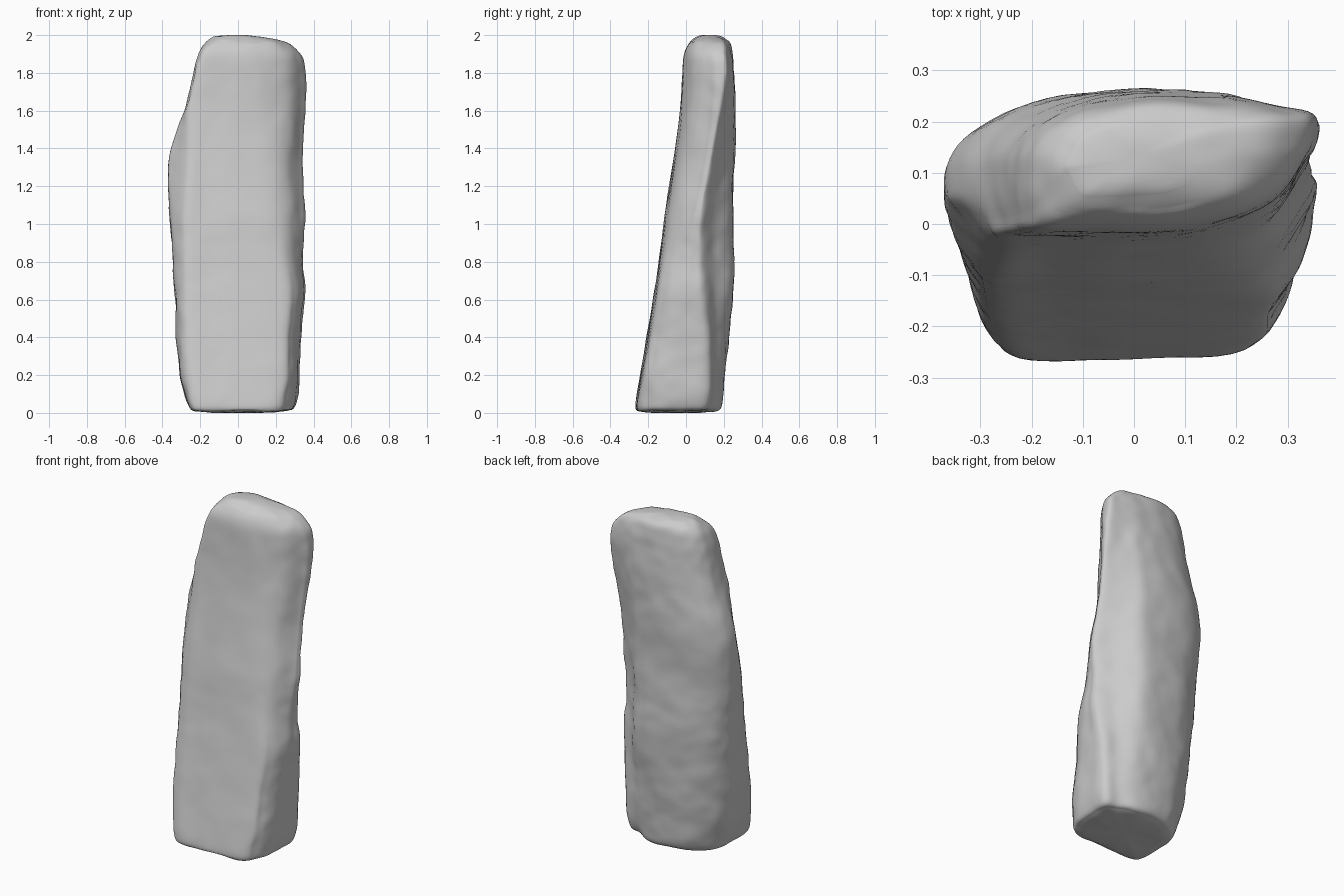
import bpy, bmesh
from mathutils import Vector, noise

if "Cube" in bpy.data.objects:
    bpy.data.objects.remove(bpy.data.objects["Cube"])

# Levels: z, left x, right x, front y, back y, y of the right-hand rear edge,
# left front corner cut, right front corner cut in x and in y
LEVELS = [
    (0.01, -0.23, 0.27, -0.25, 0.15, 0.07, 0.03, 0.11, 0.12),
    (0.04, -0.262, 0.302, -0.265, 0.185, 0.10, 0.04, 0.11, 0.13),
    (0.20, -0.31, 0.322, -0.24, 0.205, 0.12, 0.06, 0.10, 0.13),
    (0.40, -0.325, 0.325, -0.205, 0.225, 0.11, 0.06, 0.10, 0.13),
    (0.65, -0.338, 0.352, -0.165, 0.248, 0.09, 0.065, 0.12, 0.13),
    (0.85, -0.348, 0.338, -0.135, 0.25, 0.085, 0.07, 0.14, 0.13),
    (1.05, -0.36, 0.348, -0.11, 0.248, 0.09, 0.08, 0.17, 0.14),
    (1.35, -0.365, 0.337, -0.062, 0.258, 0.14, 0.10, 0.18, 0.15),
    (1.60, -0.283, 0.352, -0.03, 0.26, 0.185, 0.035, 0.20, 0.15),
    (1.80, -0.235, 0.355, -0.018, 0.257, 0.215, 0.03, 0.21, 0.15),
    (1.90, -0.21, 0.330, -0.010, 0.25, 0.21, 0.03, 0.20, 0.13),
    (1.96, -0.17, 0.25, 0.02, 0.235, 0.195, 0.03, 0.14, 0.10),
    (1.99, -0.13, 0.13, 0.06, 0.20, 0.17, 0.03, 0.07, 0.05),
]
STEPS = 5


def spline(a, b, c, d, t):
    return 0.5 * (2 * b + (c - a) * t + (2 * a - 5 * b + 4 * c - d) * t * t
                  + (3 * b - a - 3 * c + d) * t ** 3)


def section(z, xl, xr, yf, yb, yr, cl, cx, cy):
    """Flat front, oblique right front, rounded left rear, chamfered right rear."""
    w, d = xr - xl, yb - yf
    pts = [
        (xl + cl, yf + 0.002), (xl + 0.28 * w, yf), (xl + 0.48 * w, yf),
        (xr - cx, yf + 0.1 * cy), (xr - 0.42 * cx, yf + 0.42 * cy),
        (xr - 0.09 * cx, yf + cy),
        (xr, 0.5 * (yf + cy + yr)), (xr - 0.004, yr),
        (xr - 0.13 * w, yr + 0.40 * (yb - yr)),
        (xl + 0.72 * w, yb - 0.008), (xl + 0.5 * w, yb),
        (xl + 0.28 * w, yb - 0.05 * d), (xl + 0.10 * w, yb - 0.20 * d),
        (xl + 0.01, yf + 0.60 * d), (xl, yf + 0.40 * d),
        (xl + 0.2 * cl, yf + 0.7 * cl + 0.02),
    ]
    return [Vector((x, y, z)) for x, y in pts]


def refine_ring(p):
    n = len(p)
    return [spline(p[i - 1], p[i], p[(i + 1) % n], p[(i + 2) % n], s / STEPS)
            for i in range(n) for s in range(STEPS)]


# Smooth loft through all levels
keys = [refine_ring(section(*lv)) for lv in LEVELS]
rings = []
for i in range(len(keys) - 1):
    before, after = keys[max(i - 1, 0)], keys[min(i + 2, len(keys) - 1)]
    for s in range(STEPS + 3):
        t = s / (STEPS + 3)
        rings.append([spline(*q, t) for q in zip(before, keys[i], keys[i + 1], after)])
rings.append(keys[-1])


def cap(ring, z):
    """Concentric rings closing an end in a shallow dome."""
    mid = sum(ring, Vector()) / len(ring)
    out = []
    for k in (0.85, 0.65, 0.4, 0.15):
        out.append([Vector((mid.x + (p.x - mid.x) * k, mid.y + (p.y - mid.y) * k,
                            z + (p.z - z) * k ** 3)) for p in ring])
    return out


rings = cap(rings[0], 0.0)[::-1] + rings + cap(rings[-1], 2.0)

bm = bmesh.new()
grid = [[bm.verts.new(p) for p in ring] for ring in rings]
n = len(grid[0])
for a, b in zip(grid, grid[1:]):
    for j in range(n):
        bm.faces.new((a[j], a[(j + 1) % n], b[(j + 1) % n], b[j]))
bm.faces.new(grid[0][::-1])
bm.faces.new(grid[-1])
bm.normal_update()

# Weathered surface: calm front, rougher back and sides
moves = []
for v in bm.verts:
    rough = 0.003 if v.normal.y < -0.7 else 0.007
    h = noise.noise(v.co * 6) + 0.6 * noise.noise(v.co * 14)
    moves.append((v, v.normal * h * rough))
for v, m in moves:
    v.co += m
    v.co.z = min(max(v.co.z, 0.0), 2.0)

mesh = bpy.data.meshes.new("standing_stone")
bm.to_mesh(mesh)
bm.free()
mesh.polygons.foreach_set("use_smooth", [True] * len(mesh.polygons))
stone = bpy.data.objects.new("standing_stone", mesh)
bpy.context.collection.objects.link(stone)
